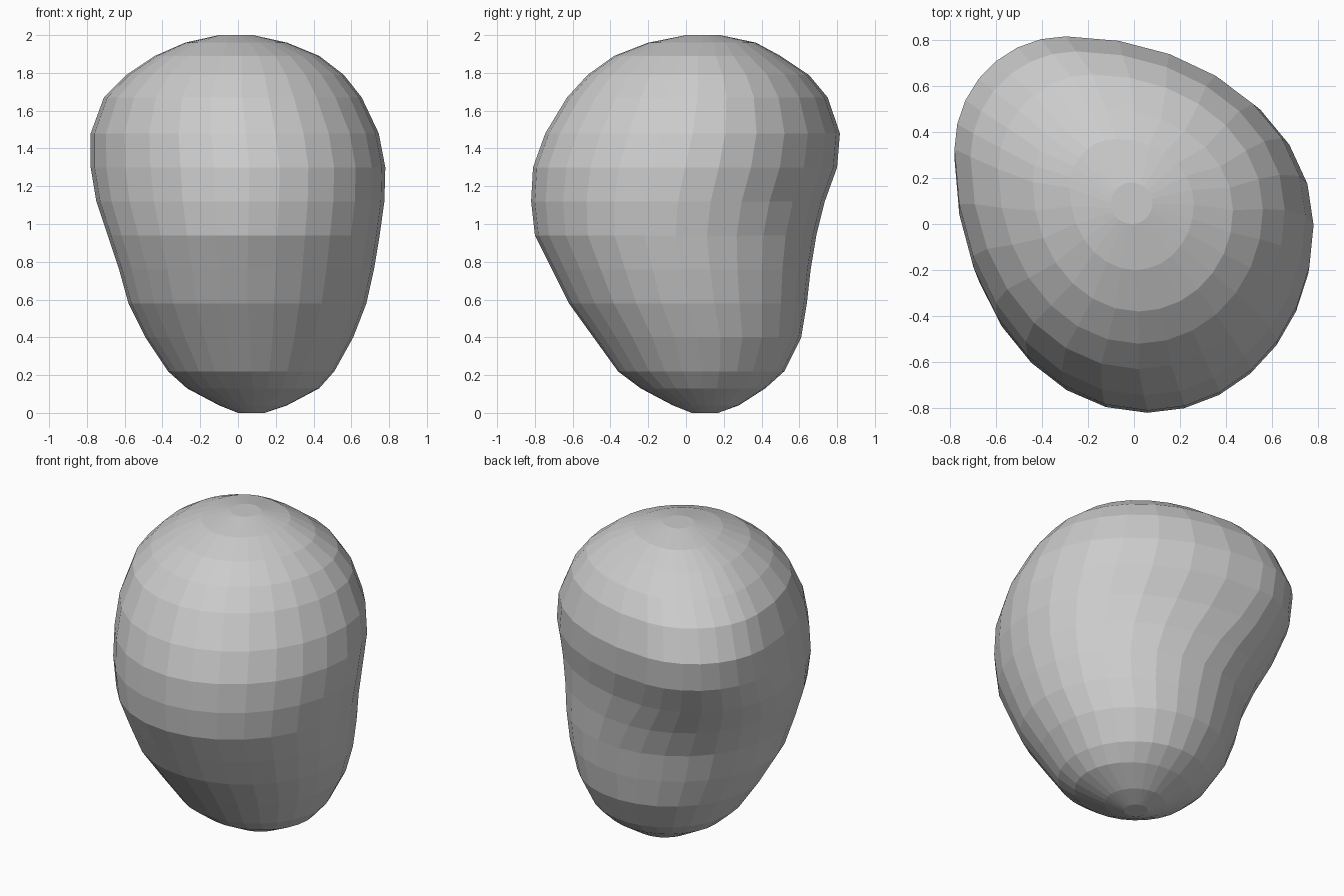
import bpy, bmesh
from math import sin, cos, pi

if "Cube" in bpy.data.objects:
    bpy.data.objects.remove(bpy.data.objects["Cube"])

# Level sections: height, x min, x max, y min, y max, strength of back-left bulge
SECTIONS = [
    (0.00, 0.00, 0.14, 0.03, 0.17, 0.00),
    (0.04, -0.10, 0.26, -0.07, 0.28, 0.00),
    (0.13, -0.27, 0.43, -0.24, 0.42, 0.00),
    (0.22, -0.37, 0.51, -0.36, 0.52, 0.00),
    (0.40, -0.49, 0.61, -0.49, 0.61, 0.02),
    (0.58, -0.58, 0.68, -0.62, 0.64, 0.02),
    (0.76, -0.63, 0.72, -0.71, 0.66, 0.10),
    (0.94, -0.69, 0.75, -0.80, 0.69, 0.38),
    (1.12, -0.75, 0.775, -0.82, 0.735, 0.75),
    (1.30, -0.78, 0.78, -0.81, 0.80, 1.00),
    (1.48, -0.78, 0.745, -0.745, 0.815, 1.00),
    (1.67, -0.71, 0.655, -0.63, 0.75, 0.80),
    (1.79, -0.59, 0.56, -0.52, 0.65, 0.60),
    (1.89, -0.44, 0.43, -0.38, 0.50, 0.42),
    (1.96, -0.28, 0.26, -0.20, 0.37, 0.25),
    (2.00, -0.10, 0.08, 0.00, 0.18, 0.00),
]
SIDES = 28


def ring(x0, x1, y0, y1, bulge):
    """Four quarter ellipses joined at the extreme points of the section."""
    cx, cy = (x0 + x1) / 2, (y0 + y1) / 2
    north_x, south_x = cx - 0.28 * bulge, cx + 0.06 * bulge
    east_y, west_y = cy, cy + 0.29 * bulge
    pts = []
    for i in range(SIDES):
        a = 2 * pi * i / SIDES
        c, s = cos(a), sin(a)
        ox = north_x if s >= 0 else south_x
        oy = east_y if c >= 0 else west_y
        x = ox + c * ((x1 - ox) if c >= 0 else (ox - x0))
        y = oy + s * ((y1 - oy) if s >= 0 else (oy - y0))
        pts.append((x, y))
    return pts


# Faceted lump, lofted through the sections
bm = bmesh.new()
rings = [[bm.verts.new((x, y, z)) for x, y in ring(*rest)]
         for z, *rest in SECTIONS]
for low, high in zip(rings, rings[1:]):
    for i in range(SIDES):
        j = (i + 1) % SIDES
        bm.faces.new((low[i], low[j], high[j], high[i]))
bm.faces.new(rings[0][::-1])
bm.faces.new(rings[-1])
bmesh.ops.recalc_face_normals(bm, faces=bm.faces)

mesh = bpy.data.meshes.new("rounded_lump")
bm.to_mesh(mesh)
bm.free()
bpy.context.collection.objects.link(bpy.data.objects.new("rounded_lump", mesh))
